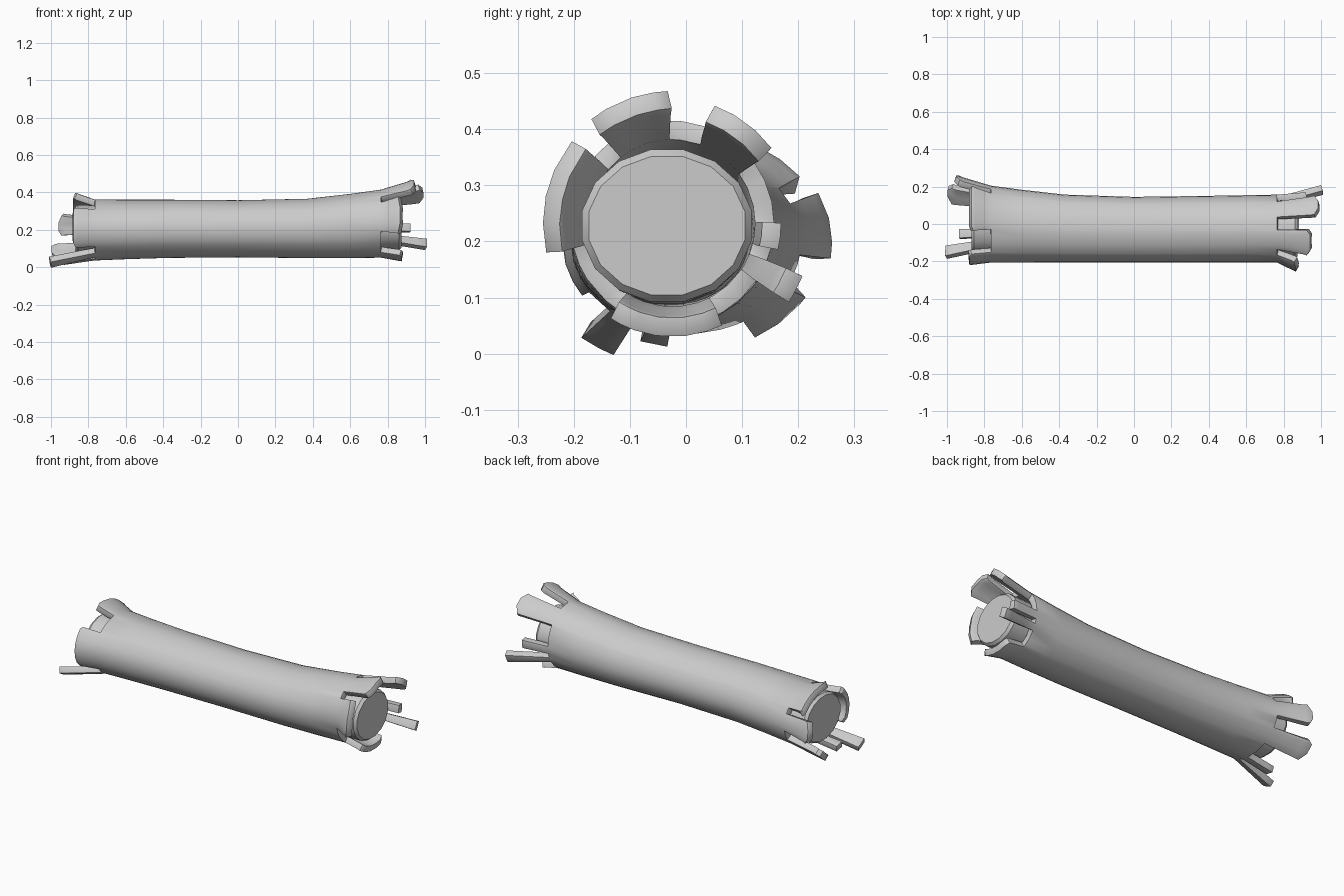
import bpy, bmesh, math

if "Cube" in bpy.data.objects:
    bpy.data.objects.remove(bpy.data.objects["Cube"])

# Bark outline stations: x, y min, y max, z min, z max
STATIONS = [(-0.765, -0.206, 0.205, 0.035, 0.362), (-0.6, -0.206, 0.183, 0.042, 0.361),
            (-0.37, -0.206, 0.157, 0.049, 0.361), (0, -0.206, 0.145, 0.052, 0.358),
            (0.37, -0.206, 0.15, 0.048, 0.366), (0.6, -0.206, 0.154, 0.048, 0.392),
            (0.765, -0.206, 0.157, 0.05, 0.415)]
# Splinters: start angle, end angle (from +y towards +z), tip x, flare
LEFT = [(36, 98, -0.87, 1.22), (137, 213, -0.88, 1.07), (229, 243, -1.0, 1.38),
        (250, 262, -0.93, 1.15), (300, 330, -0.99, 1.2), (352, 385, -0.95, 1.27)]
RIGHT = [(37, 70, 0.985, 1.22), (92, 128, 0.94, 1.29), (141, 193, 0.865, 1.27),
         (237, 296, 0.875, 1.11), (326, 338, 1.0, 1.38), (346, 360, 0.92, 1.07)]


def ellipse(st, deg, scale=1.0):
    x, y0, y1, z0, z1 = st
    a = math.radians(deg)
    return (x, (y0 + y1) / 2 + scale * (y1 - y0) / 2 * math.cos(a),
            (z0 + z1) / 2 + scale * (z1 - z0) / 2 * math.sin(a))


def finish(bm, name, angle, mods=()):
    bmesh.ops.recalc_face_normals(bm, faces=bm.faces)
    me = bpy.data.meshes.new(name)
    bm.to_mesh(me)
    bm.free()
    ob = bpy.data.objects.new(name, me)
    bpy.context.collection.objects.link(ob)
    for kind, props in mods:
        m = ob.modifiers.new(kind.title(), kind)
        for k, v in props.items():
            setattr(m, k, v)
    bpy.ops.object.select_all(action='DESELECT')
    ob.select_set(True)
    bpy.context.view_layer.objects.active = ob
    bpy.ops.object.convert(target='MESH')
    bpy.ops.object.shade_smooth_by_angle(angle=math.radians(angle))
    return ob


# Ring angles: splinter edges plus even filler
angles = sorted({a % 360 for s in LEFT + RIGHT for a in s[:2]})
for a in range(0, 360, 12):
    if all(abs((a - b + 180) % 360 - 180) > 5 for b in angles):
        angles.append(a)
angles.sort()
n = len(angles)

# Bark shell
bm = bmesh.new()
rings = [[bm.verts.new(ellipse(s, a)) for a in angles] for s in STATIONS]
for r, q in zip(rings, rings[1:]):
    for i in range(n):
        j = (i + 1) % n
        bm.faces.new((r[i], r[j], q[j], q[i]))

# Splinters grown from both bark ends
for ring, st, splinters in ((rings[0], STATIONS[0], LEFT), (rings[-1], STATIONS[-1], RIGHT)):
    for a0, a1, tip, flare in splinters:
        cols = [i for i in list(range(n)) * 2]
        start = angles.index(a0 % 360)
        count = (angles.index(a1 % 360) - start) % n + 1
        cols = cols[start:start + count]
        prev = [ring[i] for i in cols]
        for t in (0.35, 0.8, 1.0):
            row = []
            for k, i in enumerate(cols):
                edge = k in (0, count - 1)
                x = st[0] + (tip - st[0]) * (t - (0.1 if edge and t == 1 and a1 - a0 > 20 else 0))
                row.append(bm.verts.new(ellipse((x,) + st[1:], angles[i], 1 + (flare - 1) * t)))
            for k in range(count - 1):
                bm.faces.new((prev[k], prev[k + 1], row[k + 1], row[k]))
            prev = row
finish(bm, "bark", 40, [
    ("SOLIDIFY", dict(thickness=0.034, offset=-1)),
    ("BEVEL", dict(width=0.008, segments=2, limit_method='ANGLE', angle_limit=math.radians(50)))])

# Wood core: x, centre y, centre z, radius y, radius z
core = [(-0.87, 0.0, 0.2, 0.155, 0.126), (-0.855, 0.0, 0.2, 0.166, 0.136),
        (-0.7, 0.0, 0.2, 0.16, 0.13), (0, -0.03, 0.205, 0.13, 0.12), (0.7, -0.033, 0.225, 0.15, 0.138),
        (0.86, -0.034, 0.228, 0.154, 0.138), (0.875, -0.034, 0.228, 0.142, 0.126)]
bm = bmesh.new()
rings = [[bm.verts.new((x, y + ry * math.cos(math.tau * (i + 0.5) / 16), z + rz * math.sin(math.tau * (i + 0.5) / 16)))
          for i in range(16)] for x, y, z, ry, rz in core]
for r, q in zip(rings, rings[1:]):
    for i in range(16):
        j = (i + 1) % 16
        bm.faces.new((r[i], r[j], q[j], q[i]))
bm.faces.new(rings[0])
bm.faces.new(rings[-1])
finish(bm, "wood_core", 30)
